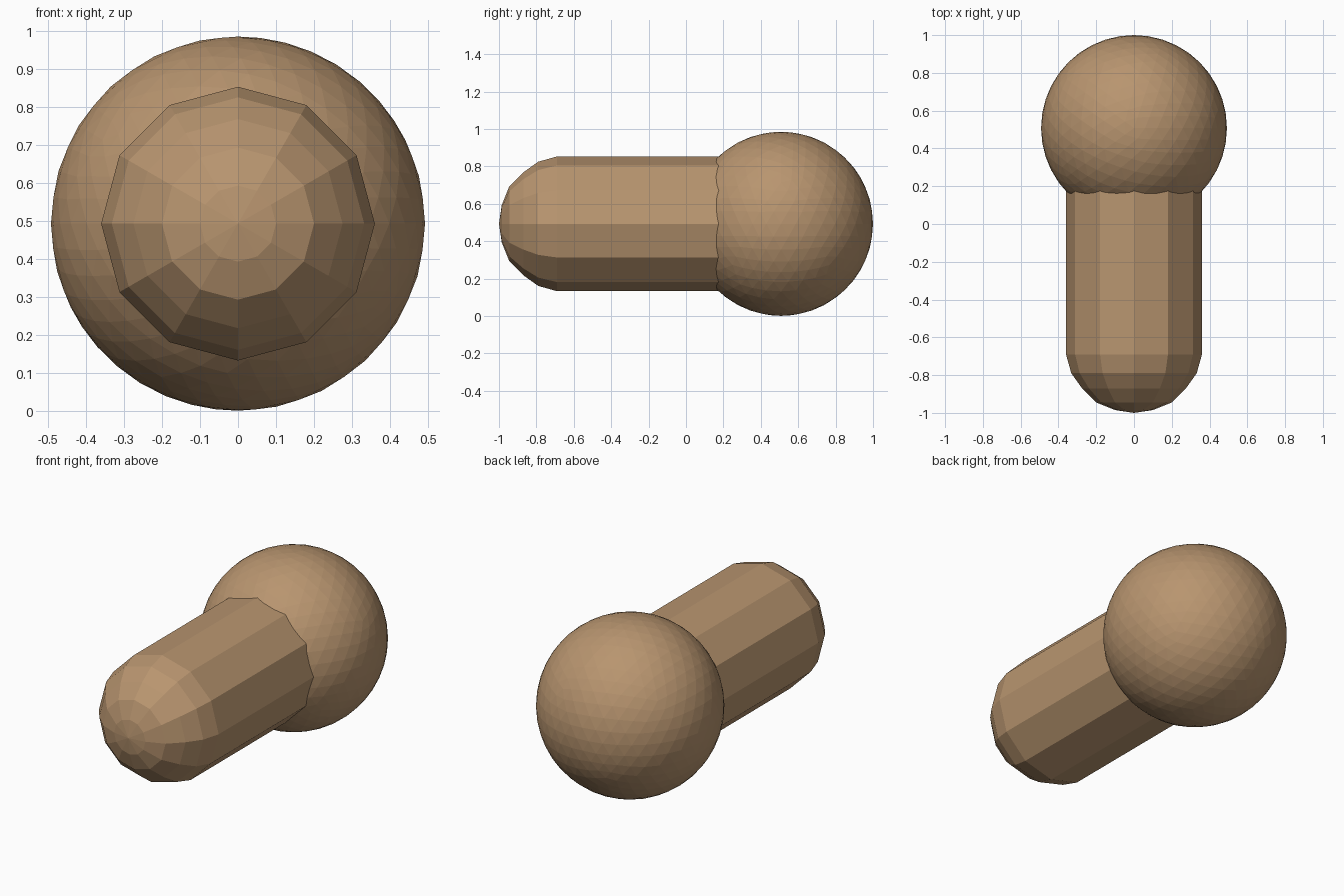
import bpy, bmesh, math

if "Cube" in bpy.data.objects:
    bpy.data.objects.remove(bpy.data.objects["Cube"])

CZ = 0.493    # height of the shared axis
SIDES = 12

mat = bpy.data.materials.new("brown")
mat.diffuse_color = (0.48, 0.30, 0.16, 1)
mat.use_nodes = True
mat.node_tree.nodes["Principled BSDF"].inputs["Base Color"].default_value = mat.diffuse_color


def make_object(name, bm):
    bmesh.ops.recalc_face_normals(bm, faces=bm.faces)
    mesh = bpy.data.meshes.new(name)
    bm.to_mesh(mesh)
    bm.free()
    mesh.materials.append(mat)
    obj = bpy.data.objects.new(name, mesh)
    bpy.context.collection.objects.link(obj)
    return obj


# Ball head: faceted icosphere
bm = bmesh.new()
bmesh.ops.create_icosphere(bm, subdivisions=4, radius=0.492)
make_object("ball_head", bm).location = (0, 0.508, CZ)

# Handle: 12-sided shaft with a rounded front, its back end buried in the ball
profile = [(0.10, -0.985), (0.20, -0.945), (0.275, -0.87),
           (0.332, -0.79), (0.36, -0.69), (0.36, 0.30)]    # radius, y
bm = bmesh.new()
rings = []
for r, y in profile:
    angles = [2 * math.pi * i / SIDES for i in range(SIDES)]
    rings.append([bm.verts.new((r * math.cos(a), y, r * math.sin(a))) for a in angles])
tip = bm.verts.new((0, -1.0, 0))
for i in range(SIDES):
    j = (i + 1) % SIDES
    bm.faces.new((tip, rings[0][i], rings[0][j]))
    for a, b in zip(rings, rings[1:]):
        bm.faces.new((a[i], b[i], b[j], a[j]))
bm.faces.new(rings[-1])
make_object("handle", bm).location = (0, 0, CZ)
